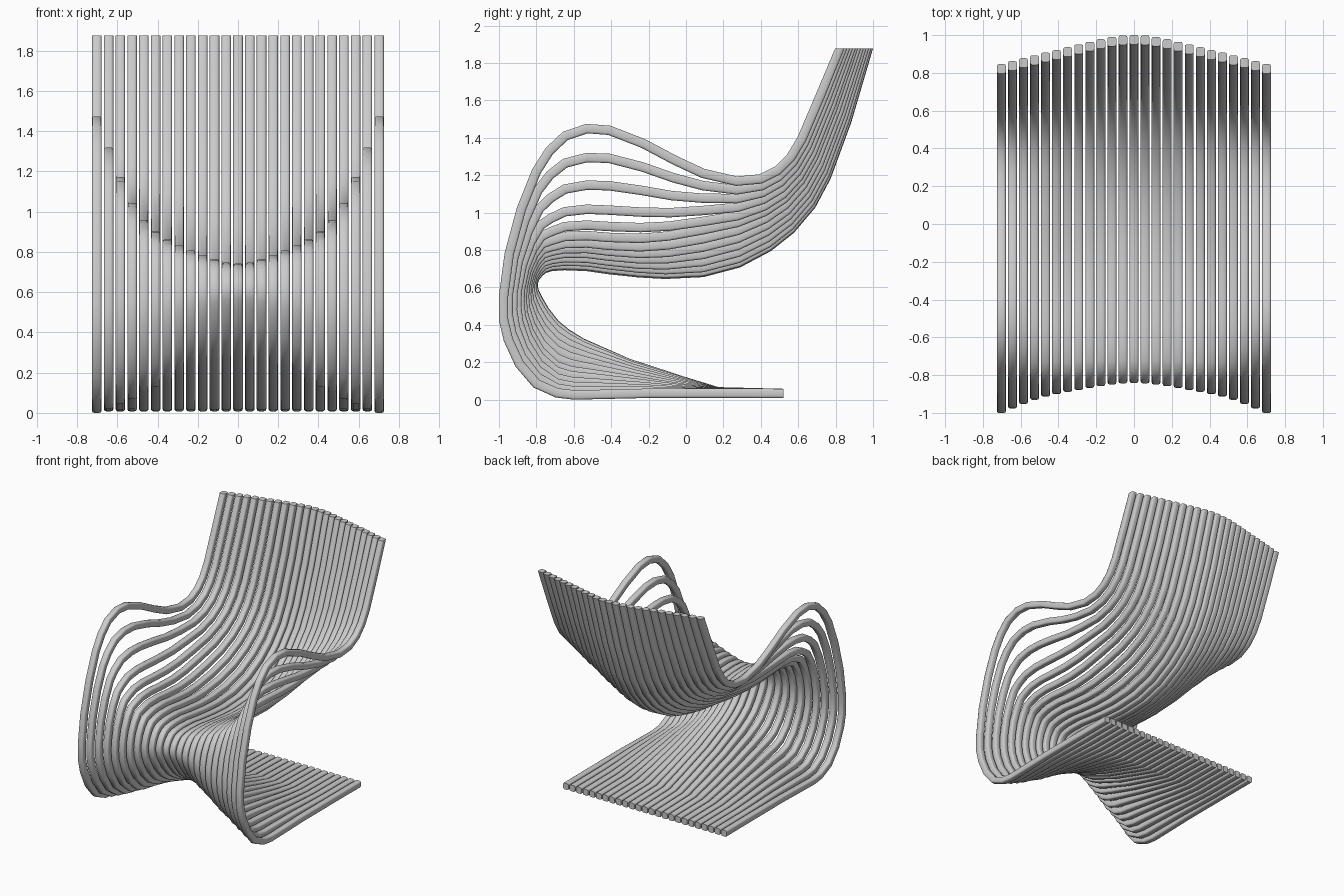
import bpy, bmesh, math
from mathutils import Vector

if "Cube" in bpy.data.objects:
    bpy.data.objects.remove(bpy.data.objects["Cube"])

# Side paths (y, z) from floor end to top of the backrest: outermost and middle slat
OUTER = [(.522, .033), (.17, .034), (0, .034), (-.2, .034), (-.45, .028), (-.6, .025),
         (-.69, .036), (-.8, .085), (-.89, .19), (-.95, .32), (-.976, .43), (-.976, .55),
         (-.945, .78), (-.88, 1.02), (-.8, 1.22), (-.73, 1.33), (-.645, 1.41),
         (-.53, 1.449), (-.41, 1.44), (-.23, 1.37), (-.06, 1.28), (.09, 1.21),
         (.27, 1.168), (.4, 1.18), (.49, 1.225), (.56, 1.295), (.62, 1.395),
         (.72, 1.63), (.822, 1.877)]
MIDDLE = [(.522, .033), (.17, .042), (-.01, .097), (-.31, .195), (-.56, .305), (-.64, .355),
          (-.7, .405), (-.755, .475), (-.79, .535), (-.81, .575), (-.817, .6), (-.817, .625),
          (-.805, .655), (-.785, .68), (-.76, .7), (-.72, .712), (-.65, .717),
          (-.53, .712), (-.41, .695), (-.25, .678), (-.11, .67), (.09, .68),
          (.28, .73), (.44, .815), (.56, .91), (.67, 1.04), (.75, 1.19),
          (.86, 1.49), (.975, 1.877)]
# How much each slat (middle to side) follows the outer path, at the arms and at the back
ARM_W = [0, .007, .034, .06, .095, .13, .17, .224, .3, .415, .59, .79, 1]
BACK_W = [0, .01, .06, .14, .23, .32, .42, .52, .6, .7, .8, .9, 1]
# Blend between the two weightings along the path: (station, blend)
BLEND = [(0, 1.3), (6, 1.3), (8, .9), (10, .5), (12, .33), (15, 0), (17, 0), (18, .1),
         (19, .3), (20, .55), (21, .8), (22, .95), (23, 1), (28, 1)]

HALF_W, HALF_T, ROUND = .0238, .025, .011
SPACING = .0585


def blend_at(k):
    for (a, va), (b, vb) in zip(BLEND, BLEND[1:]):
        if k <= b:
            return va + (vb - va) * (k - a) / (b - a)


def slat_path(n):
    pts = []
    for k, (o, m) in enumerate(zip(OUTER, MIDDLE)):
        b = blend_at(k)
        if k > 15:                          # inner slats hug the seat for longer
            b **= 1 + 1.5 * (1 - n / 12)
        w = ARM_W[n] * (1 - b) + BACK_W[n] * b
        pts.append(Vector(m).lerp(Vector(o), w))
    return pts


def rounded_section():
    sec = []
    for c, (sx, sy) in enumerate([(1, 1), (-1, 1), (-1, -1), (1, -1)]):
        for j in range(3):
            a = math.radians(90 * c + 45 * j)
            sec.append((sx * (HALF_W - ROUND) + ROUND * math.cos(a),
                        sy * (HALF_T - ROUND) + ROUND * math.sin(a)))
    return sec


def make_slat(name, x, pts):
    bm = bmesh.new()
    sec = rounded_section()
    rings = []
    last = len(pts) - 1
    for k, p in enumerate(pts):
        d_in = (p - pts[max(k - 1, 0)]) if k else pts[1] - p
        d_out = (pts[k + 1] - p) if k < last else d_in
        t = (d_in.normalized() + d_out.normalized()).normalized()
        stretch = 1 / max(t.dot(d_in.normalized()), .8)
        nrm = Vector((-t.y, t.x)) * stretch
        if k == last:                       # top ends are cut level
            nrm = Vector((-1, 0))
        rings.append([bm.verts.new((x + u, p.x + nrm.x * v, p.y + nrm.y * v))
                      for u, v in sec])
    n = len(sec)
    for r0, r1 in zip(rings, rings[1:]):
        for j in range(n):
            bm.faces.new((r0[j], r0[(j + 1) % n], r1[(j + 1) % n], r1[j]))
    bm.faces.new(rings[0])
    bm.faces.new(rings[-1])
    bmesh.ops.recalc_face_normals(bm, faces=bm.faces)
    mesh = bpy.data.meshes.new(name)
    bm.to_mesh(mesh)
    bm.free()
    mesh.shade_smooth()
    mesh.set_sharp_from_angle(angle=math.radians(50))
    bpy.context.collection.objects.link(bpy.data.objects.new(name, mesh))


# 25 bent slats side by side form base, seat, arms and backrest
for i in range(-12, 13):
    make_slat(f"chair_slat_{i + 13:02d}", i * SPACING, slat_path(abs(i)))
